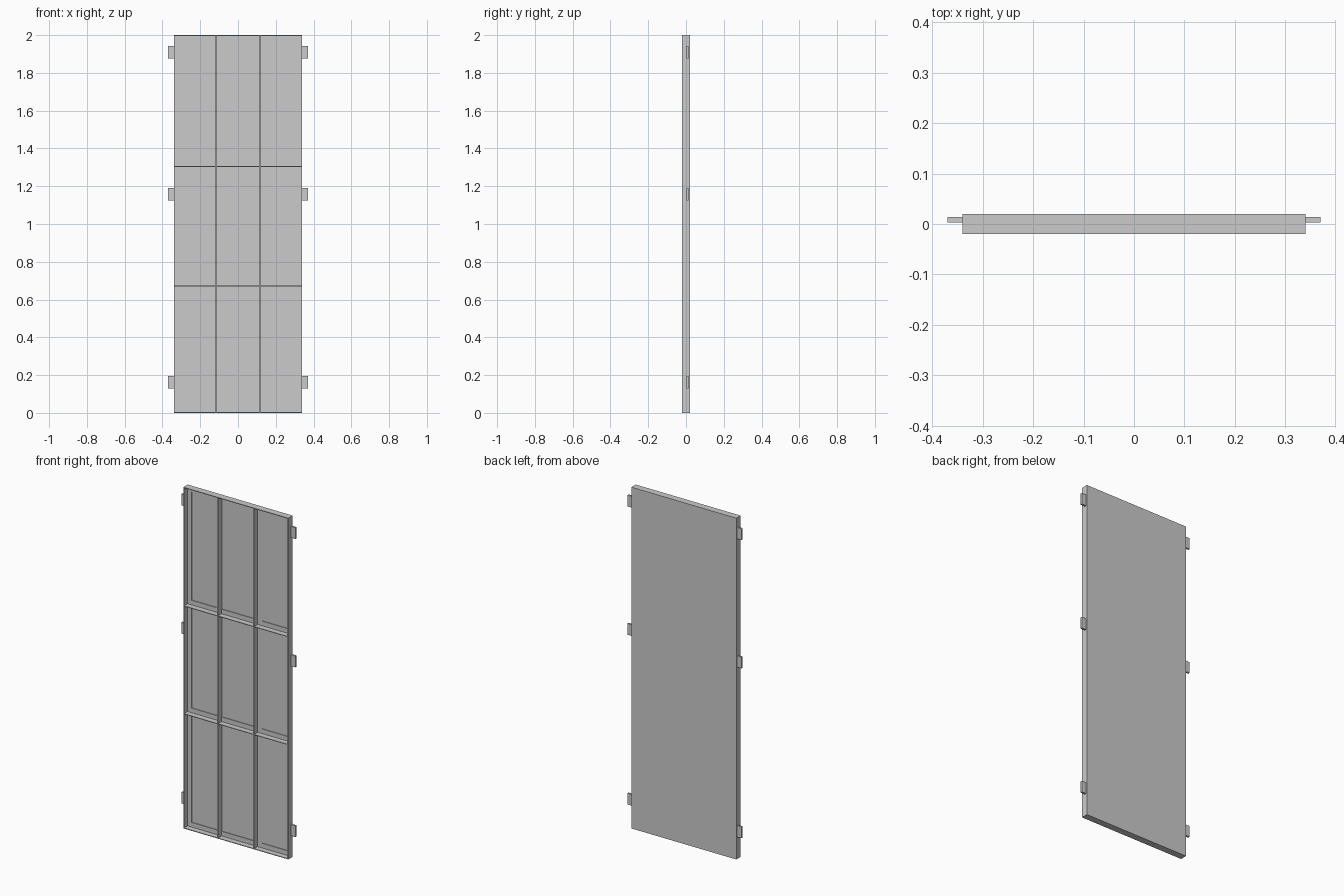
import bpy, bmesh
from mathutils import Vector

if "Cube" in bpy.data.objects:
    bpy.data.objects.remove(bpy.data.objects["Cube"])

W, H = 0.34, 2.0            # half width, height
FRONT, BACK = -0.02, 0.02   # depth limits
SKIN = 0.016                # front face of the back sheet
T, FL = 0.004, 0.031        # metal thickness, flange width


def finish(name, bm):
    bmesh.ops.recalc_face_normals(bm, faces=bm.faces)
    mesh = bpy.data.meshes.new(name)
    bm.to_mesh(mesh)
    bm.free()
    bpy.context.collection.objects.link(bpy.data.objects.new(name, mesh))


def box(name, lo, hi):
    bm = bmesh.new()
    bmesh.ops.create_cube(bm, size=1)
    lo, hi = Vector(lo), Vector(hi)
    for v in bm.verts:
        v.co = (lo + hi) / 2 + Vector(c * s for c, s in zip(v.co, hi - lo))
    finish(name, bm)


def angle_bar(name, start, end, side):
    """L-shaped bar between two (x, z) points; its flange points to side (x, z)."""
    profile = [(0, FRONT), (0, SKIN), (FL, SKIN), (FL, SKIN - T), (T, SKIN - T), (T, FRONT)]
    bm = bmesh.new()
    ring = [bm.verts.new((start[0] + side[0] * u, y, start[1] + side[1] * u)) for u, y in profile]
    face = bm.faces.new(ring)
    out = bmesh.ops.extrude_face_region(bm, geom=[face])
    verts = [g for g in out["geom"] if isinstance(g, bmesh.types.BMVert)]
    bmesh.ops.translate(bm, verts=verts, vec=(end[0] - start[0], 0, end[1] - start[1]))
    finish(name, bm)


# Back sheet
box("back_sheet", (-W, SKIN, 0), (W, BACK, H))

# Outer frame: top and bottom
angle_bar("frame_bottom", (-W, 0), (W, 0), (0, 1))
angle_bar("frame_top", (-W, H), (W, H), (0, -1))

# Horizontal ribs, flanges upward
for i, z in enumerate((0.67, 1.302)):
    angle_bar(f"horizontal_rib_{i + 1}", (-W + T, z), (W - T, z), (0, 1))

for s, label in ((-1, "left"), (1, "right")):
    # Frame sides flange inward, vertical ribs flange outward
    angle_bar(f"frame_{label}", (s * W, 0), (s * W, H), (-s, 0))
    angle_bar(f"vertical_rib_{label}", (s * 0.115, T), (s * 0.115, H - T), (s, 0))
    # Side mounting tabs
    for i, z in enumerate((0.163, 1.158, 1.91)):
        x0, x1 = sorted((s * W, s * 0.37))
        box(f"tab_{label}_{i + 1}", (x0, 0.003, z - 0.033), (x1, 0.014, z + 0.033))
